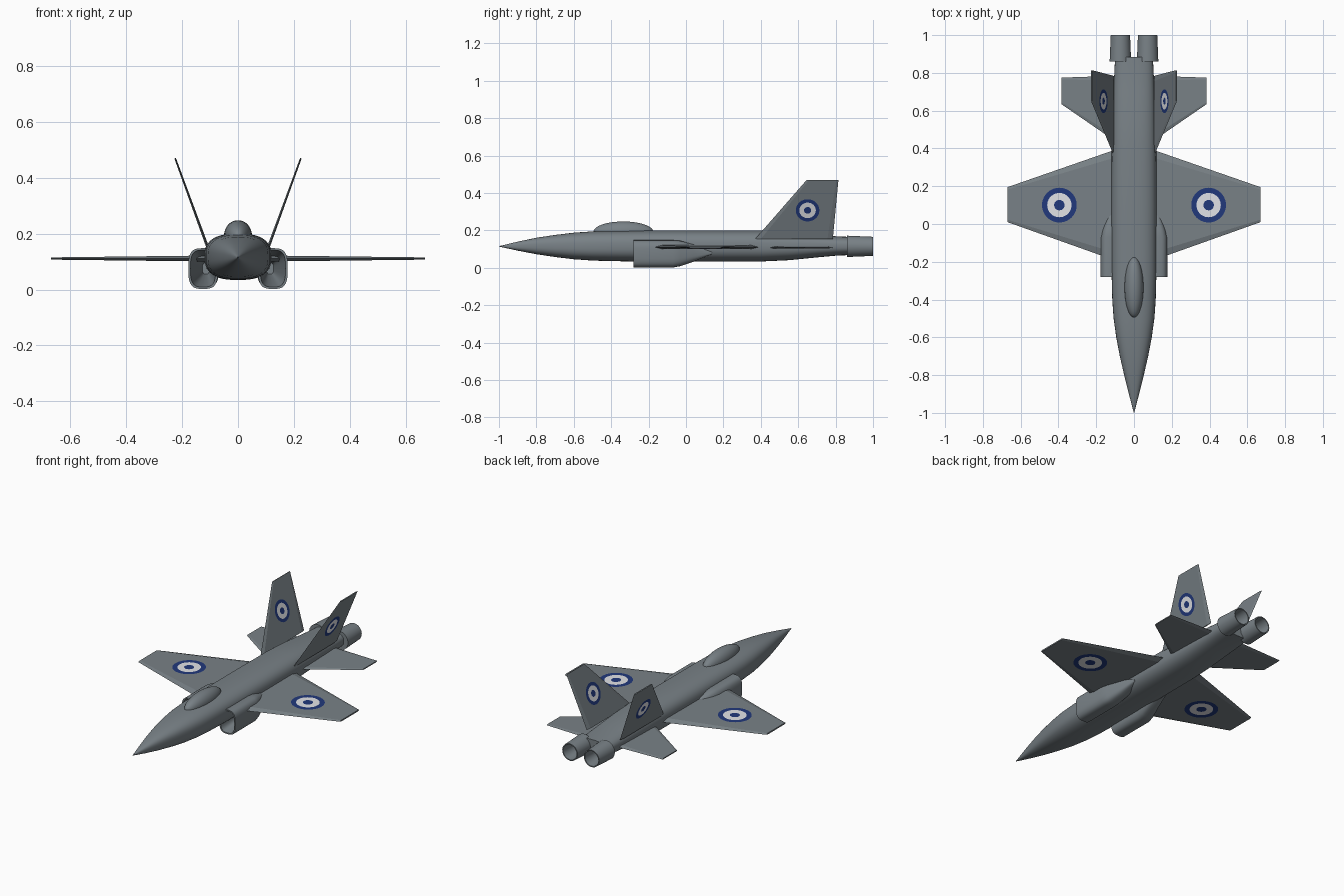
import bpy, bmesh, math
from mathutils import Vector

cube = bpy.data.objects.get("Cube")
if cube:
    bpy.data.objects.remove(cube, do_unlink=True)


def material(name, rgb):
    m = bpy.data.materials.new(name)
    m.use_nodes = True
    m.diffuse_color = (*rgb, 1)
    m.node_tree.nodes["Principled BSDF"].inputs["Base Color"].default_value = (*rgb, 1)
    return m


grey = material("airframe grey", (0.19, 0.22, 0.24))
blue = material("roundel blue", (0.015, 0.04, 0.2))
white = material("roundel white", (0.78, 0.79, 0.82))


def finish(name, bm, mats, smooth=None, recalc=True):
    if recalc:
        bmesh.ops.recalc_face_normals(bm, faces=bm.faces)
    mesh = bpy.data.meshes.new(name)
    bm.to_mesh(mesh)
    bm.free()
    for m in mats:
        mesh.materials.append(m)
    obj = bpy.data.objects.new(name, mesh)
    bpy.context.collection.objects.link(obj)
    if smooth:
        bpy.ops.object.select_all(action="DESELECT")
        obj.select_set(True)
        bpy.context.view_layer.objects.active = obj
        bpy.ops.object.shade_smooth_by_angle(angle=math.radians(smooth))
    return obj


def loft(name, sections, power=2.0, sides=32, smooth=35):
    """Skin superellipse sections given as (y, centre x, centre z, half width, half height)."""
    bm = bmesh.new()
    rings = []
    for y, cx, cz, hw, hh in sections:
        ring = []
        for i in range(sides):
            a = 2 * math.pi * i / sides
            c, s = math.cos(a), math.sin(a)
            px = math.copysign(abs(c) ** (2 / power), c)
            pz = math.copysign(abs(s) ** (2 / power), s)
            ring.append(bm.verts.new((cx + hw * px, y, cz + hh * pz)))
        rings.append(ring)
    for a, b in zip(rings, rings[1:]):
        for i in range(sides):
            j = (i + 1) % sides
            bm.faces.new((a[i], a[j], b[j], b[i]))
    bm.faces.new(rings[0])
    bm.faces.new(rings[-1])
    return finish(name, bm, [grey], smooth)


class Panel:
    """Thin tapered surface between a root chord and a tip chord."""

    def __init__(self, side, root, tip, root_y, tip_y, thick):
        self.root, self.tip = Vector(root), Vector(tip)      # (x, z) ends of the span
        self.root_y, self.tip_y, self.thick, self.side = root_y, tip_y, thick, side
        d = (self.tip - self.root).normalized()
        self.normal = Vector((-d.y, d.x))

    def point(self, span, y, offset):
        p = self.root.lerp(self.tip, span) + self.normal * offset
        return Vector((p.x * self.side, y, p.y))

    def half(self, span):
        return self.thick[0] + (self.thick[1] - self.thick[0]) * span

    def build(self, name):
        bm = bmesh.new()
        profile = [(0, 0), (0.07, 1), (0.93, 1), (1, 0), (0.93, -1), (0.07, -1)]
        rings = []
        for span, (y0, y1) in ((0, self.root_y), (1, self.tip_y)):
            rings.append([bm.verts.new(self.point(span, y0 + (y1 - y0) * c, self.half(span) * t))
                          for c, t in profile])
        n = len(profile)
        for i in range(n):
            j = (i + 1) % n
            bm.faces.new((rings[0][i], rings[0][j], rings[1][j], rings[1][i]))
        for ring in rings:
            bm.faces.new(ring)
        finish(name, bm, [grey])

    def roundel(self, name, span, y, radius, face):
        """Disc with three colour bands lying on one face of the panel."""
        bm = bmesh.new()
        length = (self.tip - self.root).length
        n = 40

        def vert(r, i):
            a = 2 * math.pi * i / n
            s = span + r * math.cos(a) / length
            return bm.verts.new(self.point(s, y + r * math.sin(a), face * (self.half(s) + 0.0015)))

        rings = [[vert(radius * k, i) for i in range(n)] for k in (0.3, 0.7, 1)]
        bm.faces.new(rings[0])
        for k in (0, 1):
            for i in range(n):
                j = (i + 1) % n
                f = bm.faces.new((rings[k][i], rings[k][j], rings[k + 1][j], rings[k + 1][i]))
                f.material_index = 1 - k
        bmesh.ops.recalc_face_normals(bm, faces=bm.faces)
        bm.faces.ensure_lookup_table()
        out = self.point(span, y, face) - self.point(span, y, 0)
        if bm.faces[0].normal.dot(out) < 0:
            bmesh.ops.reverse_faces(bm, faces=bm.faces)
        finish(name, bm, [blue, white], recalc=False)


# Fuselage
loft("fuselage", [
    (-1.0, 0, 0.115, 0.001, 0.001), (-0.9, 0, 0.116, 0.027, 0.024),
    (-0.8, 0, 0.117, 0.052, 0.044), (-0.7, 0, 0.117, 0.075, 0.059),
    (-0.6, 0, 0.117, 0.094, 0.071), (-0.5, 0, 0.117, 0.108, 0.078),
    (-0.4, 0, 0.117, 0.115, 0.081), (-0.25, 0, 0.117, 0.119, 0.083),
    (0.1, 0, 0.117, 0.12, 0.083), (0.4, 0, 0.117, 0.118, 0.083),
    (0.55, 0, 0.117, 0.114, 0.076), (0.7, 0, 0.117, 0.109, 0.061),
    (0.8, 0, 0.117, 0.104, 0.052), (0.885, 0, 0.117, 0.1, 0.048)], power=2.6, sides=48)

# Canopy
bm = bmesh.new()
bmesh.ops.create_uvsphere(bm, u_segments=32, v_segments=20, radius=1)
for v in bm.verts:
    v.co = (v.co.x * 0.05, v.co.y * 0.16 - 0.335, v.co.z * 0.055 + 0.193)
finish("canopy", bm, [grey], 60)

for side, label in ((1, "left"), (-1, "right")):
    # Air intake: inner duct, lip, then outer fairing tapering into the body
    loft(label + "_intake", [
        (0.0, side * 0.115, 0.075, 0.012, 0.02), (-0.28, side * 0.125, 0.075, 0.045, 0.066),
        (-0.28, side * 0.125, 0.075, 0.053, 0.073), (-0.07, side * 0.125, 0.075, 0.053, 0.073),
        (-0.03, side * 0.119, 0.077, 0.05, 0.068), (0.04, side * 0.105, 0.079, 0.04, 0.046),
        (0.14, side * 0.095, 0.08, 0.022, 0.006)], power=3.2)

    # Exhaust nozzle, hollow at the back
    loft(label + "_nozzle", [
        (0.87, side * 0.072, 0.115, 0.035, 0.035), (1.0, side * 0.072, 0.115, 0.045, 0.045),
        (1.0, side * 0.072, 0.115, 0.051, 0.051), (0.86, side * 0.072, 0.115, 0.057, 0.057)])

    # Main wing
    wing = Panel(side, (0.08, 0.111), (0.67, 0.111), (-0.2, 0.4), (0.01, 0.195), (0.011, 0.004))
    wing.build(label + "_wing")

    # Tailplane
    Panel(side, (0.08, 0.108), (0.385, 0.108), (0.425, 0.785), (0.635, 0.775),
          (0.006, 0.003)).build(label + "_tailplane")

    # Canted tail fin
    fin = Panel(side, (0.11, 0.155), (0.225, 0.47), (0.37, 0.785), (0.645, 0.815), (0.005, 0.003))
    fin.build(label + "_fin")

    # Roundels on both faces of the wing and fin
    for face, where in ((1, "a"), (-1, "b")):
        wing.roundel(f"{label}_wing_roundel_{where}", 0.534, 0.1, 0.092, face)
        fin.roundel(f"{label}_fin_roundel_{where}", 0.49, 0.65, 0.063, face)
